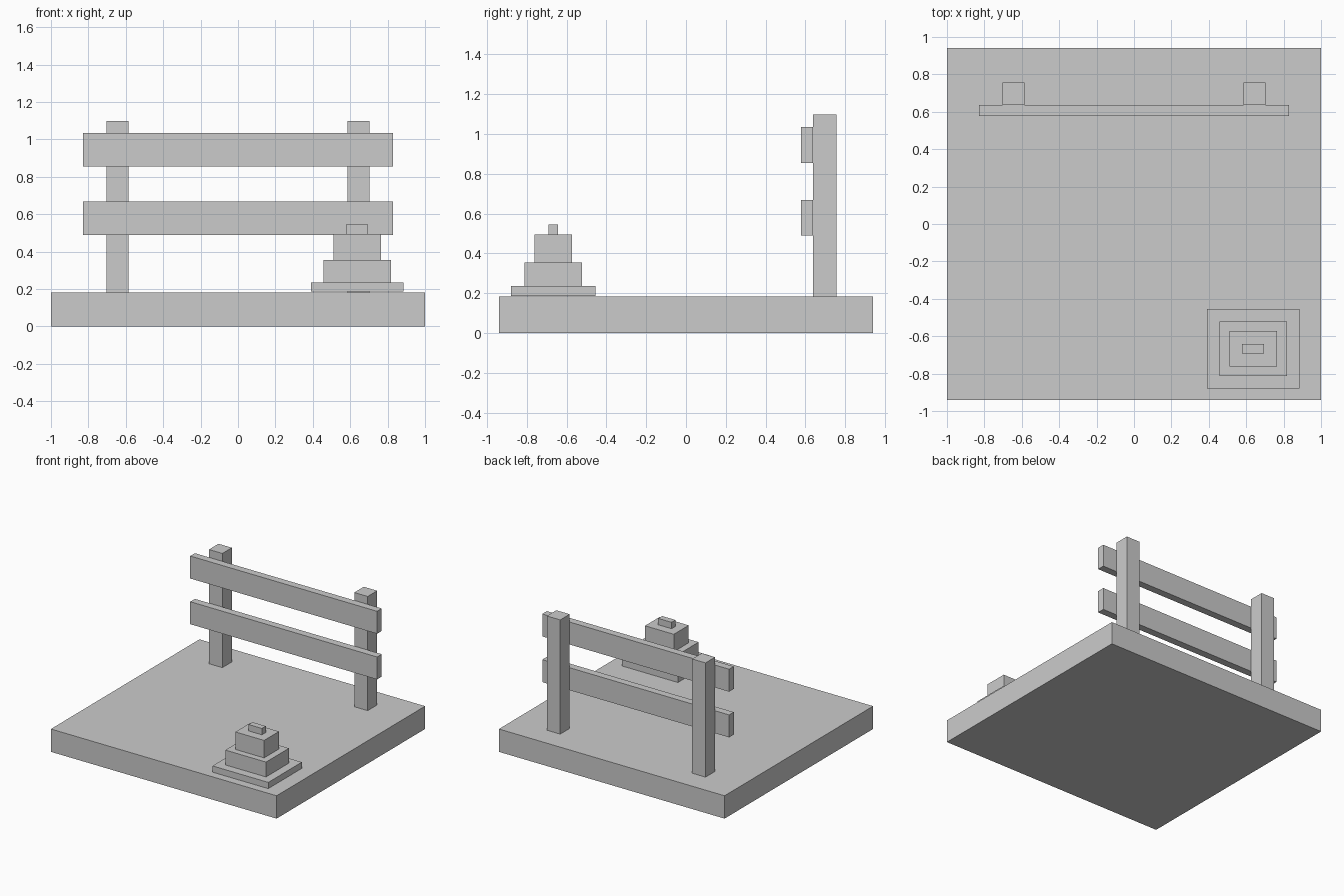
import bpy

if "Cube" in bpy.data.objects:
    bpy.data.objects.remove(bpy.data.objects["Cube"])


def box(name, x, y, z):
    """Box from (min, max) extents on each axis."""
    bpy.ops.mesh.primitive_cube_add(size=1, location=[sum(r) / 2 for r in (x, y, z)])
    ob = bpy.context.object
    ob.name = name
    ob.scale = [r[1] - r[0] for r in (x, y, z)]
    bpy.ops.object.transform_apply(location=False, rotation=False, scale=True)
    return ob


def centred(c, size):
    return (c - size / 2, c + size / 2)


TOP = 0.183

# Ground slab
box("ground_slab", (-1, 1), (-0.94, 0.94), (0, TOP))

# Fence: two posts with two rails on their front faces
for side, x in (("left", -0.644), ("right", 0.644)):
    box(f"fence_post_{side}", centred(x, 0.118), (0.637, 0.757), (TOP, 1.098))
for level, z in (("lower", 0.579), ("upper", 0.945)):
    box(f"fence_rail_{level}", (-0.828, 0.828), (0.578, 0.637), centred(z, 0.18))

# Stepped cone: stacked tiers (name, width, depth, top height)
z = TOP + 0.003
for name, w, d, top in (("cone_foot", 0.494, 0.425, 0.236),
                        ("cone_lower_tier", 0.36, 0.29, 0.355),
                        ("cone_upper_tier", 0.255, 0.188, 0.495),
                        ("cone_cap", 0.118, 0.049, 0.546)):
    box(name, centred(0.637, w), centred(-0.667, d), (z, top))
    z = top
